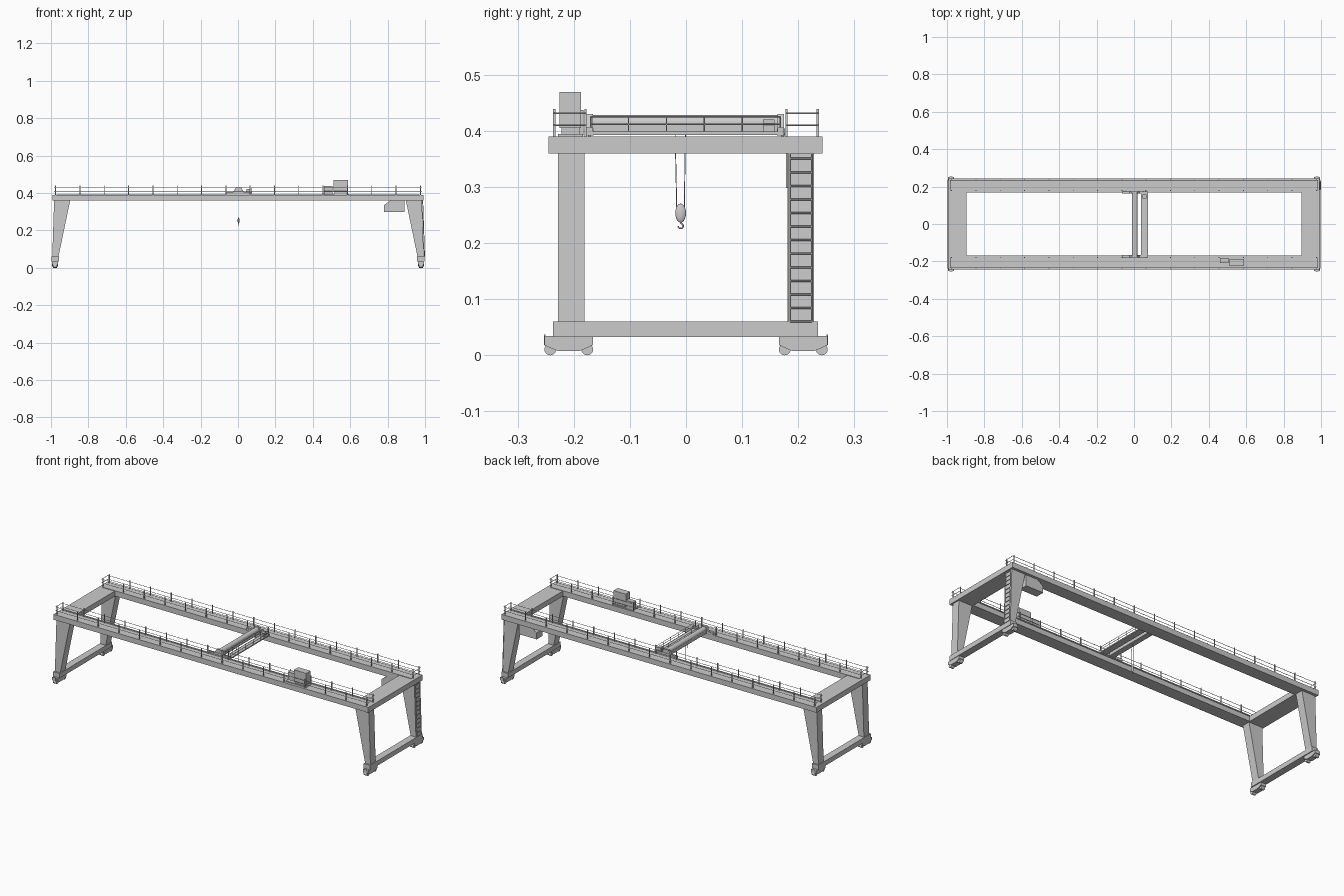
import bpy, bmesh, math
from mathutils import Vector

if "Cube" in bpy.data.objects:
    bpy.data.objects.remove(bpy.data.objects["Cube"])


def finish(name, bm, smooth=False):
    bmesh.ops.recalc_face_normals(bm, faces=bm.faces)
    me = bpy.data.meshes.new(name)
    bm.to_mesh(me)
    bm.free()
    ob = bpy.data.objects.new(name, me)
    bpy.context.collection.objects.link(ob)
    if smooth:
        bpy.context.view_layer.objects.active = ob
        ob.select_set(True)
        bpy.ops.object.shade_smooth_by_angle()
        ob.select_set(False)
    return ob


def add_box(bm, x0, x1, y0, y1, z0, z1):
    vs = bmesh.ops.create_cube(bm, size=1)["verts"]
    for v in vs:
        v.co = Vector(((x0 + x1) / 2 + v.co.x * (x1 - x0),
                       (y0 + y1) / 2 + v.co.y * (y1 - y0),
                       (z0 + z1) / 2 + v.co.z * (z1 - z0)))


def boxes(name, *dims):
    bm = bmesh.new()
    for d in dims:
        add_box(bm, *d)
    return finish(name, bm)


def prism(name, pts, lo, hi, axis):
    """Extrude a profile: axis 'y' takes (x, z) points, axis 'x' takes (y, z)."""
    bm = bmesh.new()
    place = (lambda p, d: (p[0], d, p[1])) if axis == "y" else (lambda p, d: (d, p[0], p[1]))
    a = [bm.verts.new(place(p, lo)) for p in pts]
    b = [bm.verts.new(place(p, hi)) for p in pts]
    bm.faces.new(a)
    bm.faces.new(b)
    for i in range(len(pts)):
        j = (i + 1) % len(pts)
        bm.faces.new((a[i], a[j], b[j], b[i]))
    return finish(name, bm)


def add_rod(bm, p, q, r, seg=8):
    p, q = Vector(p), Vector(q)
    rot = (q - p).to_track_quat("Z", "Y").to_matrix().to_4x4()
    rot.translation = (p + q) / 2
    bmesh.ops.create_cone(bm, cap_ends=True, segments=seg, radius1=r, radius2=r,
                          depth=(q - p).length, matrix=rot)


def rods(name, ends, r, seg=8):
    bm = bmesh.new()
    for p, q in ends:
        add_rod(bm, p, q, r, seg)
    return finish(name, bm, True)


sides = ((-1, "left"), (1, "right"))
rows = ((-1, "front"), (1, "back"))


def span(s, a, b):
    return tuple(sorted((s * a, s * b)))


# Main girders with trolley rails and walkway railings
for t, row in rows:
    boxes(row + "_girder", (-.99, .99, *span(t, .173, .243), .36, .39))
    boxes(row + "_trolley_rail", (-.97, .97, *span(t, .169, .175), .388, .393))
    posts = []
    for y in (.179, .235):
        for i in range(16):
            x = -.975 + .13 * i
            posts.append((x - .0022, x + .0022, *span(t, y - .002, y + .002), .39, .439))
    boxes(row + "_railing_posts", *posts)
    bars = []
    for z in (.41, .431):
        for y in (.179, .235):
            bars.append(((-.985, t * y, z), (.985, t * y, z)))
        for s in (-1, 1):
            bars.append(((s * .983, t * .179, z), (s * .983, t * .235, z)))
    rods(row + "_railing_bars", bars, .0013, 6)

# End frames: cross beam, legs, sill, bogies, wheels
for s, side in sides:
    boxes(side + "_end_beam", (*span(s, .895, .985), -.175, .175, .36, .39))
    boxes(side + "_end_plate", (*span(s, .978, .991), -.245, .243, .36, .39))
    boxes(side + "_sill_beam", (*span(s, .957, .997), -.237, .235, .033, .06))
    for t, row in rows:
        tag = row + "_" + side
        leg = [(s * .897, .362), (s * .983, .362), (s * .993, .058), (s * .96, .058)]
        prism(tag + "_leg", leg, *span(t, .181, .228), "y")
        prof = [(-.043, .034), (.043, .034), (.043, .018), (.03, .012), (.02, .008),
                (-.02, .008), (-.03, .012), (-.043, .018)]
        prism(tag + "_bogie", [(t * .209 + y, z) for y, z in prof], *span(s, .962, .994), "x")
        boxes(tag + "_buffer", (*span(s, .97, .986), *span(t, .2505, .253), .018, .037))
        wheels = [((s * .967, t * .209 + d, .0105), (s * .989, t * .209 + d, .0105))
                  for d in (-.033, .033)]
        rods(tag + "_wheels", wheels, .0105, 24)

# Access ladder on the outer face of the back right leg
def face_x(z):
    return .993 - (z - .06) / .3 * .01 + .004


bm = bmesh.new()
for y in (.185, .2245):
    add_rod(bm, (face_x(.06), y, .06), (face_x(.36), y, .36), .0025, 6)
for i in range(13):
    z = .06 + .0242 * i
    add_rod(bm, (face_x(z), .185, z), (face_x(z), .2245, z), .0018, 6)
finish("ladder", bm, True)

# Operator cabin hanging under the back girder
prism("operator_cabin", [(.78, .298), (.89, .298), (.89, .362), (.818, .362), (.78, .335)],
      .178, .228, "y")

# Electrical cabinets on the front girder
boxes("large_cabinet", (.51, .587, -.225, -.187, .405, .469))
boxes("large_cabinet_base", (.515, .58, -.222, -.19, .39, .405),
      (.46, .59, -.228, -.184, .39, .394))
boxes("small_cabinet", (.46, .505, -.208, -.183, .392, .437))

# Hoist trolley: end carriages, beam, drum, walkway
for y, row in ((-.172, "front"), (.169, "back")):
    prism(row + "_carriage", [(-.065, .392), (.075, .392), (.075, .406), (.03, .406), (.017, .43),
          (-.01, .43), (-.025, .406), (-.065, .406)], y - .006, y + .006, "y")
    rods(row + "_carriage_wheels", [((x, y - .007, .398), (x, y + .007, .398))
                                    for x in (-.05, .055)], .006, 16)
boxes("trolley_beam", (-.012, .02, -.17, .17, .393, .412))
rods("hoist_drum", [((.004, -.168, .413), (.004, .165, .413))], .0155, 24)
boxes("trolley_walkway", (.038, .075, -.17, .168, .393, .399))
walk = []
for x in (.04, .073):
    for z in (.412, .425):
        walk.append(((x, -.17, z), (x, .168, z)))
    for i in range(6):
        y = -.17 + .0676 * i
        walk.append(((x, y, .397), (x, y, .426)))
rods("trolley_railing", walk, .0012, 6)
boxes("hoist_motor", (.045, .068, .137, .158, .399, .42))

# Ropes, hook block and hook
rods("hoist_ropes", [((.003, -.0195, .405), (.003, -.0165, .26)),
                     ((.003, -.001, .405), (.003, -.003, .26))], .0008, 6)
bm = bmesh.new()
bmesh.ops.create_uvsphere(bm, u_segments=16, v_segments=10, radius=1)
for v in bm.verts:
    v.co = Vector((.003 + v.co.x * .005, -.0095 + v.co.y * .0095, .2535 + v.co.z * .017))
finish("hook_block", bm, True)
cu = bpy.data.curves.new("hook", "CURVE")
cu.dimensions = "3D"
cu.bevel_depth = .0014
cu.bevel_resolution = 2
cu.use_fill_caps = True
path = [(-.0095, .24), (-.0095, .236)]
path += [(-.0095 + .0045 * math.cos(a), .2305 + .0045 * math.sin(a))
         for a in (math.radians(70 - 27 * k) for k in range(10))]
sp = cu.splines.new("POLY")
sp.points.add(len(path) - 1)
for pt, (y, z) in zip(sp.points, path):
    pt.co = (.003, y, z, 1)
bpy.context.collection.objects.link(bpy.data.objects.new("hook", cu))
